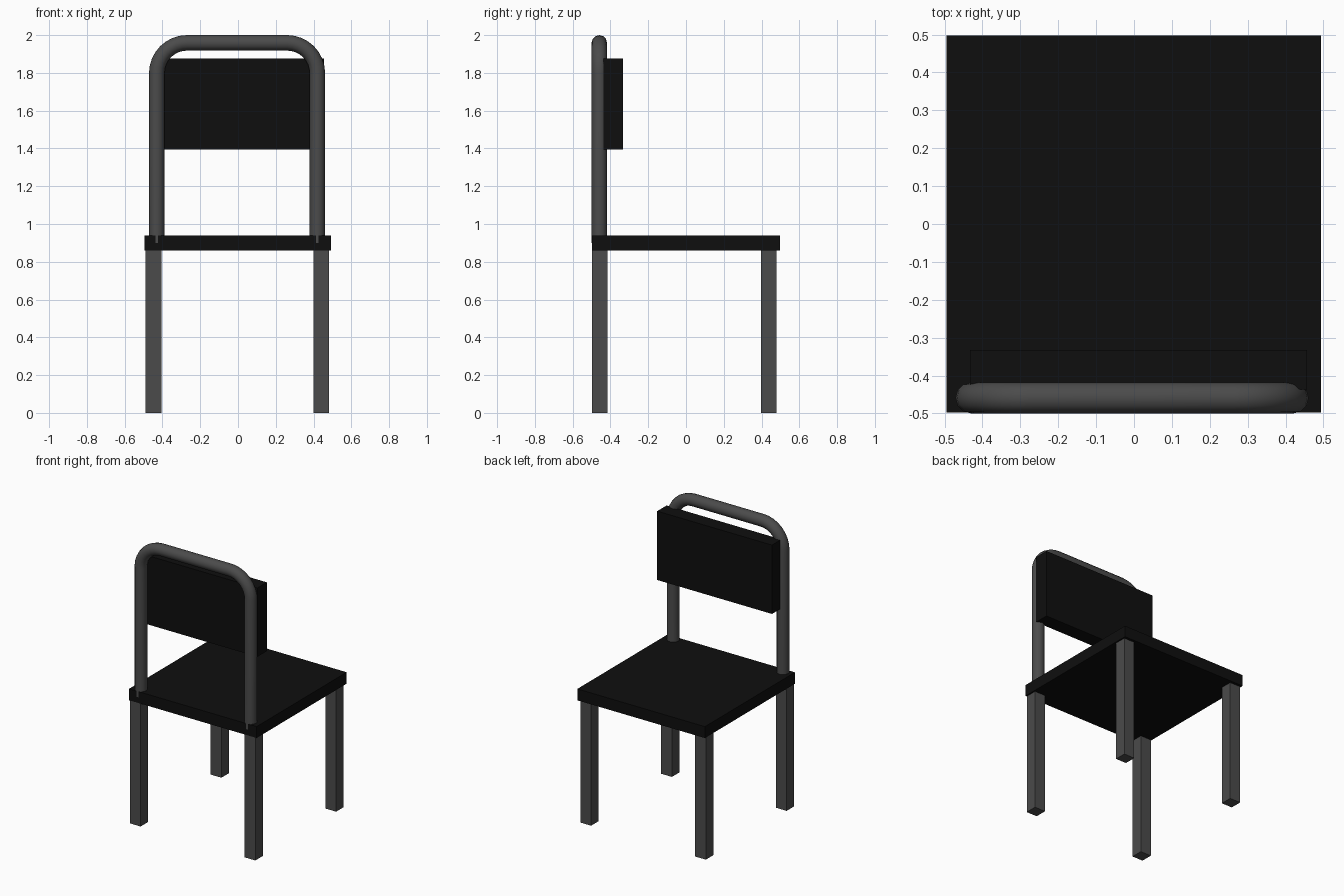
import bpy
import math

if "Cube" in bpy.data.objects:
    bpy.data.objects.remove(bpy.data.objects["Cube"], do_unlink=True)


def make_material(name, value):
    mat = bpy.data.materials.new(name)
    mat.use_nodes = True
    color = (value, value, value, 1)
    mat.diffuse_color = color
    mat.node_tree.nodes["Principled BSDF"].inputs["Base Color"].default_value = color
    return mat


black = make_material("black_board", 0.0045)
grey = make_material("grey_metal", 0.07)


def box(name, low, high, mat):
    """Box spanning two opposite corners."""
    bpy.ops.mesh.primitive_cube_add(size=1)
    obj = bpy.context.object
    obj.name = name
    obj.location = [(a + b) / 2 for a, b in zip(low, high)]
    obj.scale = [b - a for a, b in zip(low, high)]
    bpy.ops.object.transform_apply(location=True, rotation=False, scale=True)
    obj.data.materials.append(mat)
    return obj


# Seat and backrest boards
SEAT_BOTTOM = 0.86
box("seat", (-0.495, -0.498, SEAT_BOTTOM), (0.493, 0.498, 0.94), black)
box("backrest", (-0.433, -0.437, 1.395), (0.456, -0.333, 1.877), black)

# Four square legs
LEG = 0.083
for side, x in (("right", -0.489), ("left", 0.4)):
    for end, y in (("front", -0.498), ("back", 0.396)):
        box(f"{end}_{side}_leg", (x, y, 0), (x + LEG, y + LEG, SEAT_BOTTOM), grey)

# Bent tube frame: two uprights joined by rounded corners
RADIUS, BEND, STEPS = 0.041, 0.16, 8
LEFT, RIGHT, DEPTH, TOP, FOOT = -0.43, 0.42, -0.459, 1.959, 0.9
path = [(LEFT, FOOT)]
for cx, start in ((LEFT + BEND, math.pi), (RIGHT - BEND, math.pi / 2)):
    for i in range(STEPS + 1):
        a = start - math.pi / 2 * i / STEPS
        path.append((cx + BEND * math.cos(a), TOP - BEND + BEND * math.sin(a)))
path.append((RIGHT, FOOT))

curve = bpy.data.curves.new("tube_frame", "CURVE")
curve.dimensions = "3D"
curve.bevel_depth = RADIUS
curve.bevel_resolution = 4
curve.use_fill_caps = True
spline = curve.splines.new("POLY")
spline.points.add(len(path) - 1)
for point, (x, z) in zip(spline.points, path):
    point.co = (x, DEPTH, z, 1)
tube = bpy.data.objects.new("tube_frame", curve)
bpy.context.collection.objects.link(tube)
curve.materials.append(grey)

# Turn the tube into a mesh with smooth walls and sharp ends
bpy.ops.object.select_all(action="DESELECT")
tube.select_set(True)
bpy.context.view_layer.objects.active = tube
bpy.ops.object.convert(target="MESH")
bpy.ops.object.shade_smooth_by_angle(angle=math.radians(40))
